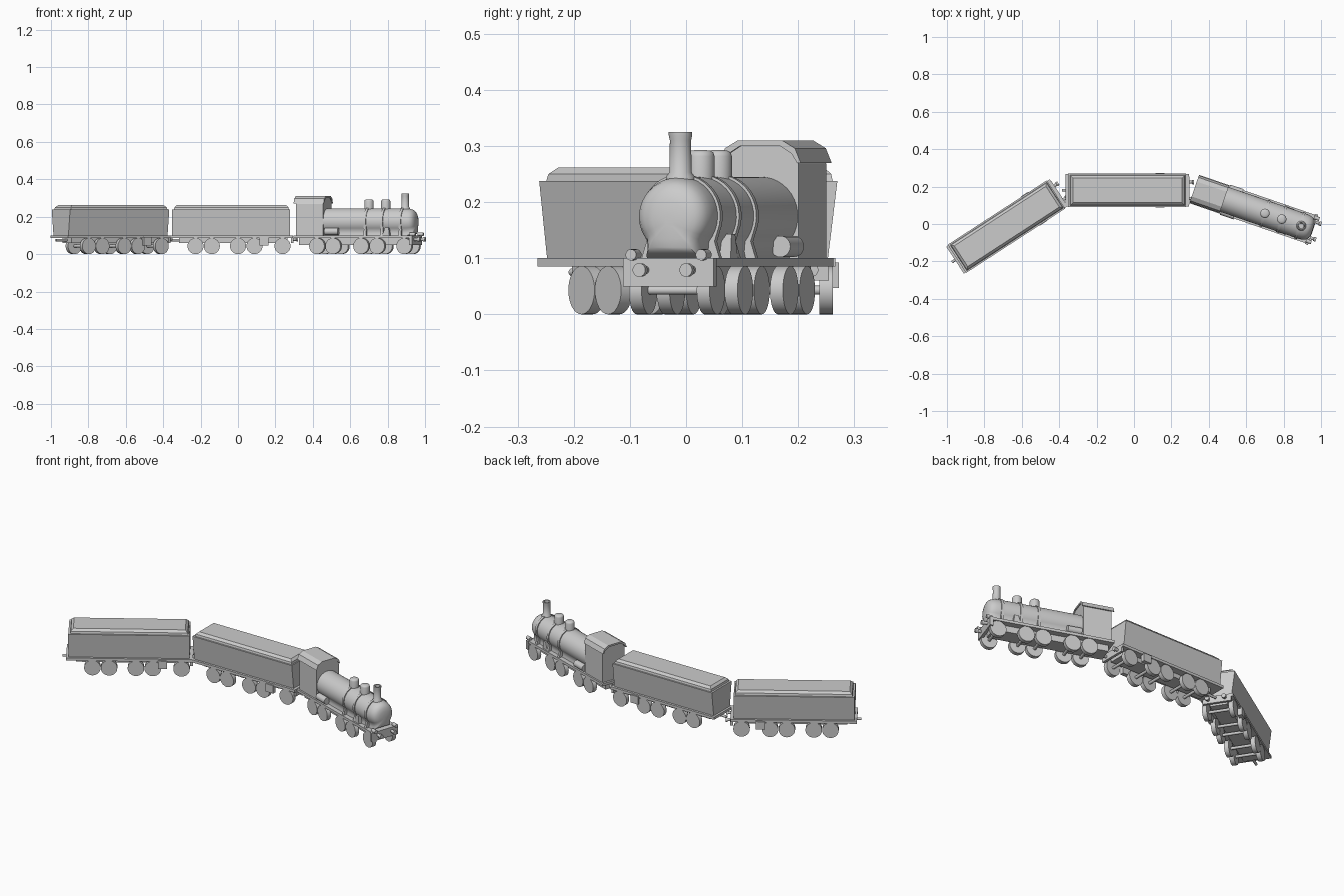
import bpy, bmesh
from math import sin, cos, pi, radians
from mathutils import Matrix, Vector

if "Cube" in bpy.data.objects:
    bpy.data.objects.remove(bpy.data.objects["Cube"])

M = Matrix()  # placement of the vehicle being built: local x runs forward, y to its left


def place(x, y, deg):
    return Matrix.Translation((x, y, 0)) @ Matrix.Rotation(radians(deg), 4, 'Z')


def finish(name, bm, smooth=False):
    bmesh.ops.recalc_face_normals(bm, faces=bm.faces)
    me = bpy.data.meshes.new(name)
    bm.to_mesh(me)
    bm.free()
    ob = bpy.data.objects.new(name, me)
    bpy.context.collection.objects.link(ob)
    ob.matrix_world = M
    if smooth:
        bpy.ops.object.select_all(action='DESELECT')
        ob.select_set(True)
        bpy.context.view_layer.objects.active = ob
        bpy.ops.object.shade_smooth_by_angle(angle=radians(40))
    return ob


def loft(name, rings, smooth=False):
    """Skin a list of equal-length point rings and cap both ends."""
    bm = bmesh.new()
    vs = [[bm.verts.new(p) for p in r] for r in rings]
    n = len(vs[0])
    for a, b in zip(vs, vs[1:]):
        for i in range(n):
            j = (i + 1) % n
            bm.faces.new((a[i], a[j], b[j], b[i]))
    bm.faces.new(vs[0])
    bm.faces.new(vs[-1])
    return finish(name, bm, smooth)


def box(name, x0, x1, y0, y1, z0, z1):
    rings = [[(x, y0, z0), (x, y1, z0), (x, y1, z1), (x, y0, z1)] for x in (x0, x1)]
    return loft(name, rings)


def lathe(name, origin, axis, profile, seg=28):
    """Round part: profile is (radius, distance along axis)."""
    q = Vector((0, 0, 1)).rotation_difference(Vector(axis))
    rings = [[Vector(origin) + q @ Vector((r * cos(2 * pi * i / seg), r * sin(2 * pi * i / seg), h))
              for i in range(seg)] for r, h in profile]
    return loft(name, rings, True)


def mirrored(half):
    return half + [(-y, z) for y, z in reversed(half) if y > 1e-5]


def wheels(xs, inner, outer):
    for x in xs:
        lathe("axle", (x, -inner, .043), (0, 1, 0), [(.008, 0), (.008, 2 * inner)], 12)
        for s in (-1, 1):
            lathe("wheel", (x, s * inner, .043), (0, s, 0), [(.043, 0), (.043, outer - inner)], 32)


def buffers(x, z, length):
    for s in (-1, 1):
        lathe("buffer", (x, s * .044, z), (1, 0, 0),
              [(.008, 0), (.008, length * .55), (.012, length * .6), (.012, length)], 18)


# ---------------- locomotive ----------------
M = place(.322, .187, -19)
box("running_board", 0.0, .665, -.08, .08, .085, .1)
box("front_beam", .655, .672, -.085, .085, .05, .1)
buffers(.672, .079, .032)
for s in (-1, 1):
    lathe("front_lamp", (.655, s * .066, .106), (1, 0, 0), [(.01, 0), (.01, .03)], 16)
wheels((.131, .222, .38, .471, .624), .052, .076)
box("frame", .02, .64, -.045, .045, .05, .09)

# boiler: keyhole cross-section with a domed nose
R, CZ = .07, .175
half = [(R * sin(a), CZ + R * cos(a)) for a in [radians(130) * i / 14 for i in range(15)]]
half += [(.052, .112), (.055, .098)]
ring = mirrored(half)


def section(x, k):
    return [(x, y * k, .165 + (z - .165) * k) for y, z in ring]


loft("boiler", [section(x, k) for x, k in ((.15, 1), (.61, 1), (.63, .975), (.645, .92), (.656, .83),
                                           (.664, .68), (.669, .45), (.671, .15))], True)
# boiler bands flaring out at the foot
band_half = half[:12]
band_half = [(y * 1.07, CZ + (z - CZ) * 1.07) for y, z in band_half] + [(.064, .13), (.074, .098)]
for x in (.4, .495, .598):
    loft("boiler_band", [[(x + d, y, z) for y, z in mirrored(band_half)] for d in (-.007, .007)], True)

lathe("chimney", (.605, 0, .225), (0, 0, 1), [(.026, 0), (.026, .02), (.02, .028), (.019, .085),
                                             (.021, .094), (.021, .1), (.015, .1), (.014, .07)])
for x in (.4, .495):
    lathe("steam_dome", (x, 0, .22), (0, 0, 1), [(.025, 0), (.025, .062), (.023, .068), (.018, .0715), (.008, .073)])
for s in (-1, 1):
    lathe("side_cylinder", (.175, s * .066, .121), (1, 0, 0), [(.019, 0), (.019, .075)], 24)
    # small sloping step beside the smokebox
    loft("side_step", [[(.50, y, .1), (.54, y, .1), (.535, y, .143), (.515, y, .143)]
                       for y in (s * .05, s * .072)])

# cab with faceted roof
cab_half = [(0, .303), (.04, .303), (.06, .29), (.071, .268), (.071, .098)]
loft("cab", [[(x, y, z) for y, z in mirrored(cab_half)] for x in (.012, .165)])
roof_half = [(0, .31), (.042, .31), (.066, .296), (.077, .27), (.07, .27), (.06, .286), (.038, .3), (0, .3)]
roof = roof_half[:-1] + [(-y, z) for y, z in reversed(roof_half[1:-1])]
loft("cab_roof", [[(x, y, z) for y, z in roof] for x in (0, .17)])

# ---------------- two wagons ----------------
for pos in ((-.035, .18, 0), (-.68, -.013, 33)):
    M = place(*pos)
    box("wagon_floor", -.33, .33, -.086, .086, .085, .1)
    # body with outward-leaning sides
    loft("wagon_body", [[(x, y, z) for y, z in ((-.073, .098), (.073, .098), (.09, .238), (-.09, .238))]
                        for x in (-.318, .314)])
    # bevelled load
    loft("wagon_load", [[(sx * (.308 - d), sy * (.082 - d), z)
                         for sx, sy in ((-1, -1), (1, -1), (1, 1), (-1, 1))]
                        for d, z in ((0, .236), (.003, .25), (.016, .262))])
    wheels((-.192, -.105, .035, .123, .273), .058, .082)
    box("wagon_frame", -.28, .3, -.045, .045, .06, .09)
    box("end_beam", .318, .332, -.075, .075, .06, .098)
    buffers(.332, .079, .025)
    lathe("coupling", (-.35, 0, .075), (1, 0, 0), [(.007, 0), (.007, .08)], 12)
    for s in (-1, 1):
        box("side_box", .15, .198, s * .07, s * .093, .047, .092)
